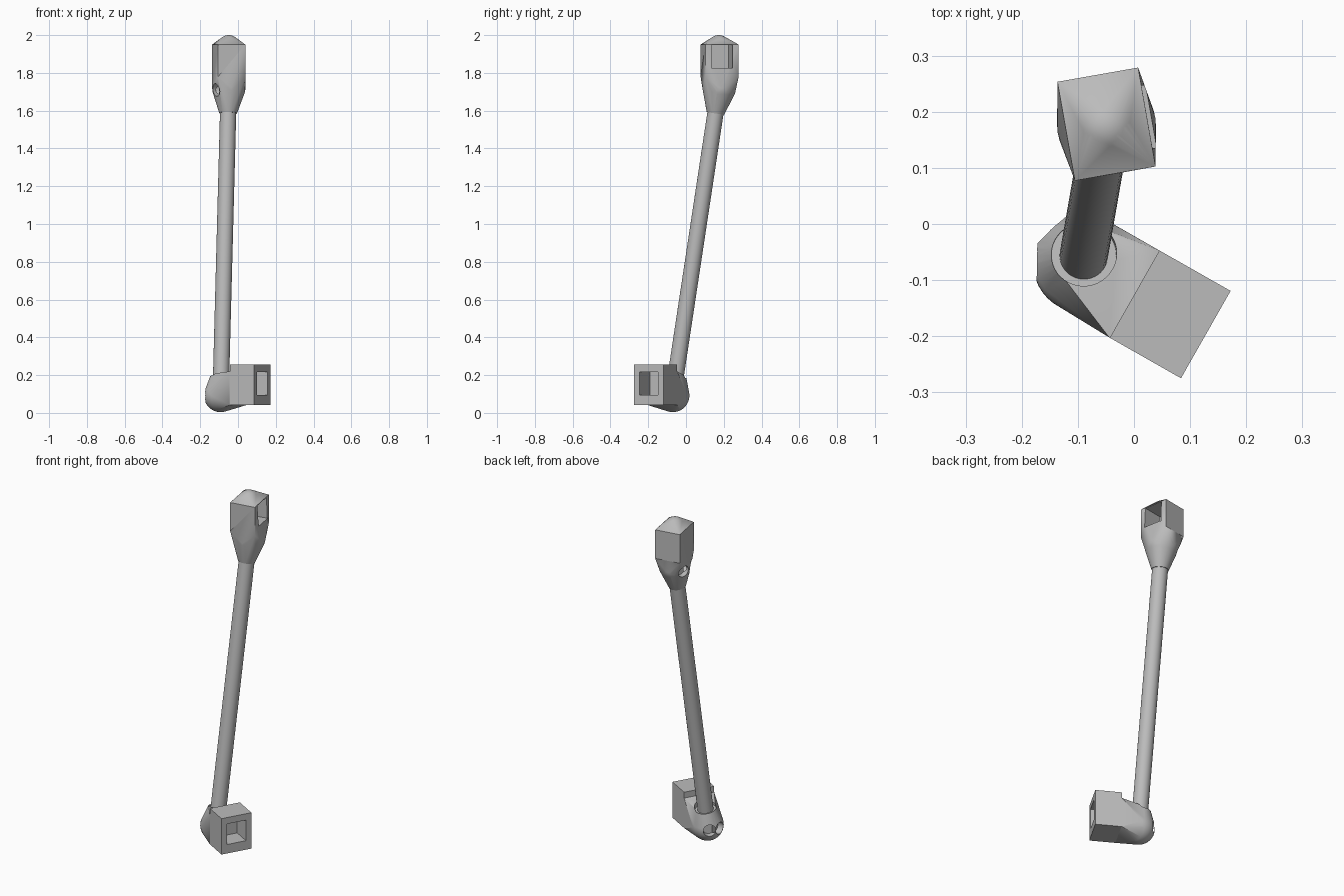
import bpy, bmesh, math
from mathutils import Matrix, Vector

cube = bpy.data.objects.get("Cube")
if cube:
    bpy.data.objects.remove(cube, do_unlink=True)

grey = bpy.data.materials.new("plain_grey")
grey.use_nodes = True
grey.diffuse_color = (0.5, 0.5, 0.5, 1)
grey.node_tree.nodes["Principled BSDF"].inputs["Base Color"].default_value = (0.5, 0.5, 0.5, 1)

# Strut axis, running from the lower ball to the upper ball
LOW = Vector((-0.092, -0.07, 0.092))
HIGH = Vector((-0.049, 0.176, 1.72))
AXIS = (HIGH - LOW).normalized()
BALL, ROD = 0.088, 0.043


def aim(direction):
    return Vector(direction).to_track_quat('Z', 'Y').to_matrix().to_4x4()


def heading(degrees):
    a = math.radians(degrees)
    return Vector((math.cos(a), math.sin(a), 0))


def add_box(bm, center, size, degrees):
    m = Matrix.Translation(center) @ Matrix.Rotation(math.radians(degrees), 4, 'Z')
    bmesh.ops.create_cube(bm, size=1, matrix=m @ Matrix.Diagonal((*size, 1)))


def add_ball(bm, center, radius):
    bmesh.ops.create_uvsphere(bm, u_segments=40, v_segments=24, radius=radius,
                              matrix=Matrix.Translation(center))


def add_cylinder(bm, start, end, radius):
    m = Matrix.Translation((start + end) / 2) @ aim(end - start)
    bmesh.ops.create_cone(bm, cap_ends=True, segments=40, radius1=radius, radius2=radius,
                          depth=(end - start).length, matrix=m)


def finish(name, bm):
    bmesh.ops.recalc_face_normals(bm, faces=bm.faces)
    mesh = bpy.data.meshes.new(name)
    bm.to_mesh(mesh)
    bm.free()
    mesh.materials.append(grey)
    obj = bpy.data.objects.new(name, mesh)
    bpy.context.collection.objects.link(obj)
    return obj


def hull(bm):
    result = bmesh.ops.convex_hull(bm, input=bm.verts)
    junk = {g for g in result["geom_interior"] + result["geom_unused"]
            if isinstance(g, bmesh.types.BMVert)}
    bmesh.ops.delete(bm, geom=list(junk), context='VERTS')
    bmesh.ops.dissolve_limit(bm, angle_limit=0.01, verts=bm.verts, edges=bm.edges)


def boolean(obj, bm, operation='DIFFERENCE'):
    tool = finish("tool", bm)
    tool.hide_render = True
    mod = obj.modifiers.new("shape", 'BOOLEAN')
    mod.operation, mod.object, mod.solver = operation, tool, 'EXACT'
    bpy.context.view_layer.objects.active = obj
    bpy.ops.object.modifier_apply(modifier=mod.name)
    bpy.data.objects.remove(tool, do_unlink=True)


def smooth(obj):
    bpy.ops.object.select_all(action='DESELECT')
    obj.select_set(True)
    bpy.context.view_layer.objects.active = obj
    bpy.ops.object.shade_smooth_by_angle(angle=math.radians(30))


def screw_holes(obj, center, angles):
    for a in angles:
        bm = bmesh.new()
        add_cylinder(bm, center + heading(a) * 0.045, center + heading(a) * 0.15, 0.034)
        boolean(obj, bm)


# Lower joint: ball blended into a square socket block
OUT = -29.6
bm = bmesh.new()
block = Vector((0.0645, -0.161, 0.1485))
back = block - heading(OUT) * 0.072
add_ball(bm, LOW, BALL)
add_box(bm, back + Vector((0, 0, -0.0175)), (0.004, 0.179, 0.178), OUT)
add_cylinder(bm, LOW, LOW + AXIS * 0.11, 0.055)
hull(bm)
lower_joint = finish("lower_joint", bm)
bm = bmesh.new()
add_box(bm, block, (0.146, 0.179, 0.213), OUT)
boolean(lower_joint, bm, 'UNION')
bm = bmesh.new()
add_box(bm, block + heading(OUT) * 0.073 + Vector((0, 0, 0.0075)), (0.22, 0.113, 0.122), OUT)
boolean(lower_joint, bm)
# Clearance around the rod
bm = bmesh.new()
add_cylinder(bm, LOW + AXIS * 0.095, LOW + AXIS * 0.25, 0.058)
boolean(lower_joint, bm)
screw_holes(lower_joint, LOW, (133, 179))
smooth(lower_joint)

# Upper joint: domed box narrowing to the rod
TURN = 10
top = Vector((-0.049, 0.178, 1.865))
bm = bmesh.new()
add_box(bm, top, (0.146, 0.179, 0.17), TURN)
add_ball(bm, HIGH, BALL)
add_ball(bm, top + Vector((0, -0.004, 0.075)), 0.06)
add_cylinder(bm, HIGH - AXIS * 0.135, HIGH, 0.047)
hull(bm)
upper_joint = finish("upper_joint", bm)
bm = bmesh.new()
add_box(bm, top + heading(TURN) * 0.1 + Vector((0, 0, 0.021)), (0.30, 0.113, 0.122), TURN)
boolean(upper_joint, bm)
screw_holes(upper_joint, HIGH - AXIS * 0.01, (159, 218))
smooth(upper_joint)

# Long round rod
bm = bmesh.new()
add_cylinder(bm, LOW, HIGH - AXIS * 0.08, ROD)
smooth(finish("rod", bm))
